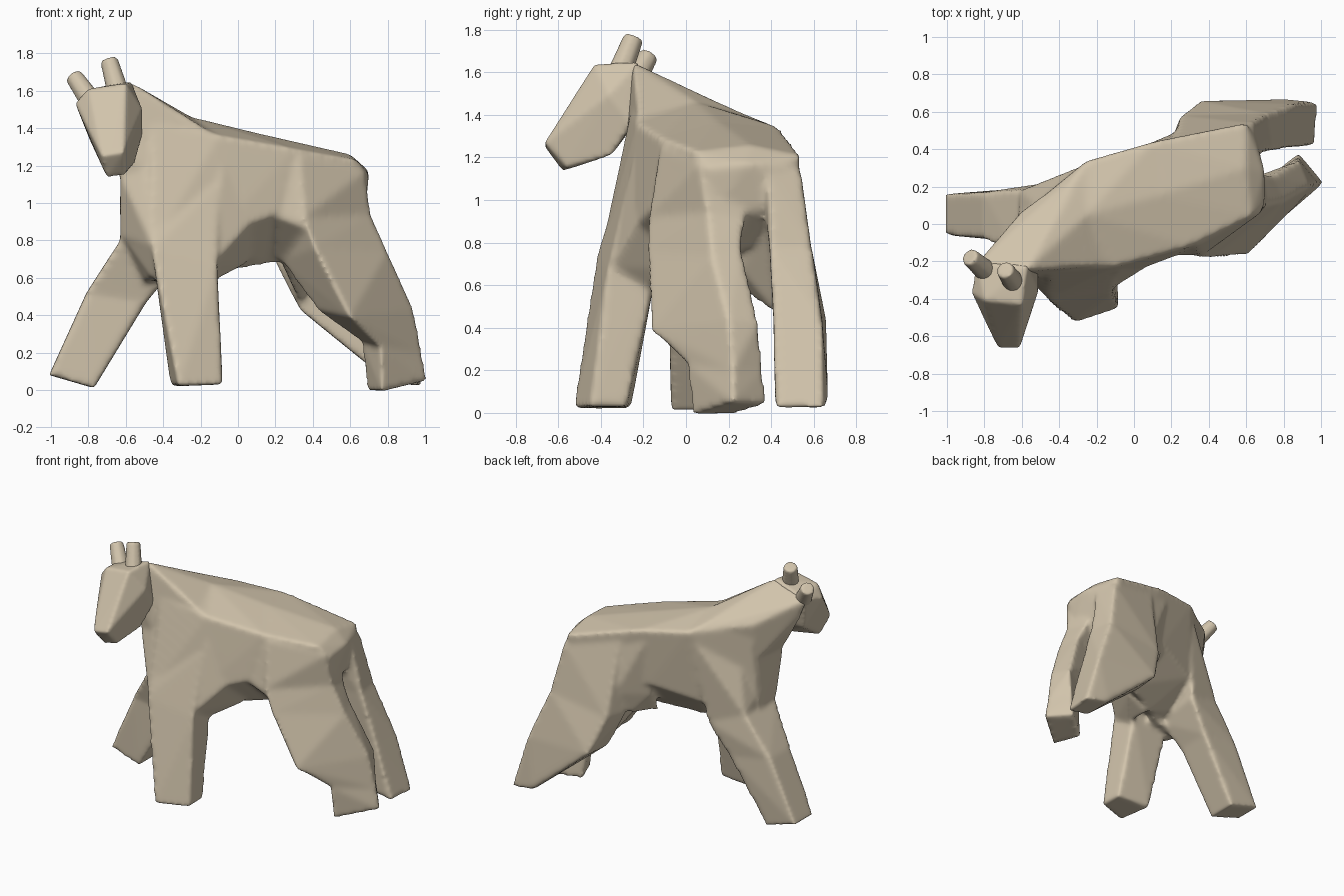
import bpy, bmesh
from mathutils import Vector

tan = bpy.data.materials.new("tan")
tan.diffuse_color = (.64, .55, .41, 1)


def add_hull(bm, pts):
    """Add a closed convex block around the points."""
    part = bmesh.new()
    for p in pts:
        part.verts.new(p)
    bmesh.ops.convex_hull(part, input=part.verts[:])
    bmesh.ops.delete(part, geom=[v for v in part.verts if not v.link_faces], context='VERTS')
    bmesh.ops.recalc_face_normals(part, faces=part.faces[:])
    me = bpy.data.meshes.new("tmp")
    part.to_mesh(me)
    part.free()
    bm.from_mesh(me)
    bpy.data.meshes.remove(me)


def add_chain(bm, rings):
    """Blocks spanning each pair of neighbouring sections."""
    for a, b in zip(rings, rings[1:]):
        add_hull(bm, a + b)


def finish(bm, name, voxel, smooth):
    """Fuse the blocks and soften their edges."""
    me = bpy.data.meshes.new(name)
    bm.to_mesh(me)
    bm.free()
    me.materials.append(tan)
    ob = bpy.data.objects.new(name, me)
    bpy.context.collection.objects.link(ob)
    r = ob.modifiers.new("fuse", 'REMESH')
    r.mode = 'VOXEL'
    r.voxel_size = voxel
    r.use_smooth_shade = True
    s = ob.modifiers.new("soften", 'SMOOTH')
    s.factor = 0.5
    s.iterations = smooth
    return ob


body = bmesh.new()

# torso: left top, spine, right top, right low, keel, left low
chest = [(-.58, .07, 1.4), (-.55, -.1, 1.57), (-.46, -.26, 1.42),
         (-.46, -.4, .76), (-.52, -.1, .72), (-.63, .03, .8)]
shoulder = [(-.25, .34, 1.38), (-.25, .05, 1.46), (-.1, -.23, 1.36),
            (-.12, -.3, .82), (-.15, 0, .62), (-.3, .25, .84)]
waist = [(.1, .44, 1.34), (.12, .15, 1.37), (.3, -.12, 1.29),
         (.2, -.18, .94), (.15, .12, .67), (.05, .38, .93)]
rump = [(.6, .54, 1.21), (.6, .3, 1.26), (.63, .04, 1.23),
        (.5, -.02, .92), (.5, .2, .74), (.5, .5, .88)]
tail_end = [(.65, .47, 1.15), (.7, .28, 1.17), (.7, .1, 1.15),
            (.68, .15, .95), (.65, .22, .9), (.64, .45, .98)]
add_chain(body, [chest, shoulder, waist, rump, tail_end])

# neck, then throat running into the chest
throat = [(-.63, -.24, 1.14), (-.5, -.29, 1.18), (-.61, .02, 1.15)]
add_hull(body, throat + [(-.85, -.22, 1.57), (-.58, -.25, 1.65), (-.6, .07, 1.42), (-.25, .32, 1.38),
                         (-.25, .05, 1.46), (-.12, -.22, 1.36), (-.8, -.19, 1.42)])
add_hull(body, throat + [(-.46, -.4, .77), (-.63, .0, .8), (-.63, -.16, .82),
                         (-.12, -.23, 1.35), (-.25, .3, 1.34)])
# chest web between the front legs
add_hull(body, [(-.63, -.16, .84), (-.46, -.41, .78), (-.46, -.3, .6), (-.5, -.1, .57),
                (-.28, -.2, .63), (-.2, -.05, .63), (-.3, -.1, .9)])

# front right leg and the fillet behind it
add_chain(body, [
    [(-.44, -.34, .98), (-.11, -.27, 1.1), (-.14, 0, .95), (-.42, 0, .95)],
    [(-.46, -.42, .74), (-.11, -.37, .66), (-.12, -.14, .66), (-.44, -.14, .7)],
    [(-.32, -.53, .02), (-.08, -.45, .03), (-.09, -.28, .03), (-.36, -.26, .02)]])
add_hull(body, [(-.12, -.35, .68), (-.03, -.24, .86), (.12, -.2, .95), (-.09, -.25, 1.2),
                (-.12, 0, .6), (.05, 0, .68), (-.12, -.2, .59)])

# front left leg, rising into the shoulder
add_chain(body, [
    [(-.62, -.14, 1.0), (-.3, -.1, .95), (-.26, .32, 1.34), (-.52, .1, 1.15)],
    [(-.63, -.16, .8), (-.34, -.12, .65), (-.34, .24, .7), (-.61, .18, .8)],
    [(-.81, -.08, .52), (-.49, -.08, .47), (-.49, .2, .47), (-.81, .17, .52)],
    [(-1.01, -.06, .08), (-.77, -.07, .01), (-.77, .16, .01), (-1.01, .16, .08)]])

# hind right leg: outer front, outer back, inner back, inner front
add_chain(body, [
    [(.33, -.12, 1.25), (.68, .06, 1.17), (.62, .3, 1.1), (.35, .2, 1.1)],
    [(.35, -.18, .92), (.71, .1, .94), (.68, .28, .9), (.24, .1, .8)],
    [(.41, -.185, .76), (.8, .12, .74), (.74, .26, .78), (.23, .1, .69)],
    [(.6, -.17, .39), (.94, .2, .43), (.88, .34, .43), (.42, .05, .43)],
    [(.76, .0, .23), (.985, .22, .2), (.88, .36, .2), (.66, .18, .26)],
    [(.77, .03, -.01), (1.015, .22, .05), (.88, .38, .04), (.69, .23, -.005)]])
# fillets from belly to hind legs
add_hull(body, [(.23, .12, .68), (.25, .44, .68), (.34, .44, .45), (.45, .44, .7),
                (.42, .22, .85), (.6, .42, .92), (.4, .25, .68)])
add_hull(body, [(.18, .4, .68), (.04, .34, .84), (.05, .42, 1.25), (.3, .44, .9), (.08, .2, .66),
                (.24, .5, .85), (.3, .47, 1.25)])
add_hull(body, [(.15, -.17, .95), (.38, -.17, .86), (.33, -.12, 1.25), (.22, .1, .69), (.3, .1, 1)])

# hind left leg
add_chain(body, [
    [(.3, .35, 1.2), (.67, .38, 1.14), (.63, .54, 1.14), (.22, .46, 1.24)],
    [(.19, .42, .7), (.74, .39, .78), (.71, .59, .78), (.25, .58, .7)],
    [(.33, .43, .43), (.85, .41, .42), (.86, .64, .42), (.35, .66, .43)],
    [(.8, .42, .05), (.97, .42, .02), (.985, .65, .02), (.8, .67, .05)]])
finish(body, "body_and_legs", .016, 8)

# head with tapered muzzle
head = bmesh.new()
add_hull(head, [(-.87, -.37, 1.53), (-.8, -.41, 1.61), (-.6, -.43, 1.64), (-.51, -.36, 1.5),
                (-.57, -.22, 1.65), (-.84, -.2, 1.57), (-.51, -.25, 1.36), (-.55, -.35, 1.21),
                (-.79, -.26, 1.33), (-.73, -.665, 1.25), (-.61, -.665, 1.27),
                (-.7, -.58, 1.135), (-.6, -.56, 1.15)])
finish(head, "head", .012, 9)

# ears: short rounded pegs
for name, base, tip in (("right_ear", (-.63, -.33, 1.55), (-.69, -.245, 1.765)),
                        ("left_ear", (-.77, -.27, 1.52), (-.88, -.175, 1.68))):
    base, tip = Vector(base), Vector(tip)
    axis = tip - base
    rot = axis.to_track_quat('Z', 'Y').to_matrix().to_4x4()
    rot.translation = (base + tip) / 2
    ear = bmesh.new()
    bmesh.ops.create_cone(ear, cap_ends=True, segments=8, radius1=.064, radius2=.05,
                          depth=axis.length, matrix=rot)
    finish(ear, name, .009, 16)
